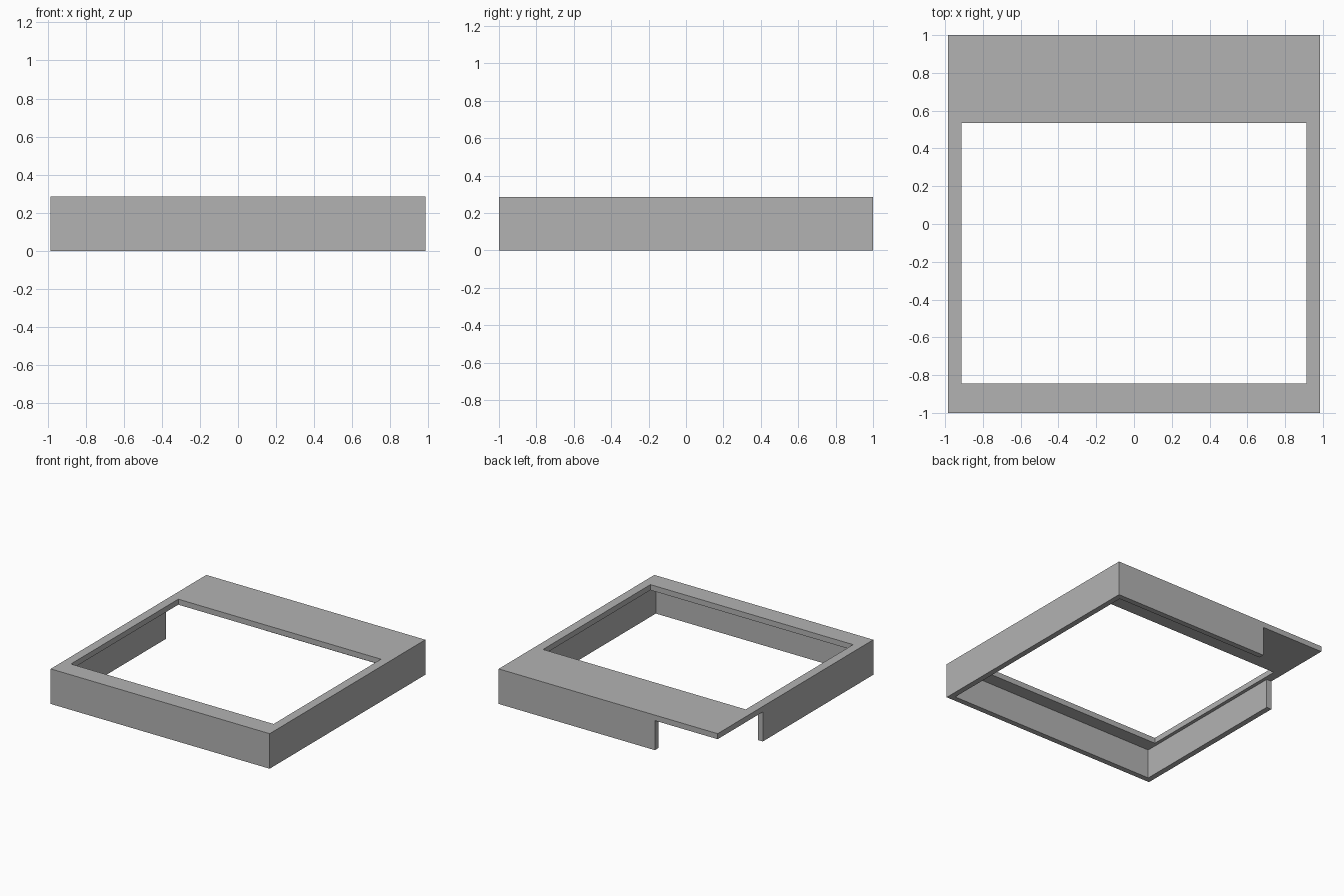
import bpy
import bmesh

if "Cube" in bpy.data.objects:
    bpy.data.objects.remove(bpy.data.objects["Cube"], do_unlink=True)

W, D, H, T = 0.985, 1.0, 0.285, 0.045   # half width, half depth, height, wall

grey = bpy.data.materials.new("light grey")
grey.use_nodes = True
colour = (0.45, 0.45, 0.45, 1)
grey.diffuse_color = colour
grey.node_tree.nodes["Principled BSDF"].inputs["Base Color"].default_value = colour


def box(name, x, y, z):
    """Box spanning the given (low, high) ranges."""
    bm = bmesh.new()
    bmesh.ops.create_cube(bm, size=1)
    for v in bm.verts:
        v.co = [r[0] if c < 0 else r[1] for c, r in zip(v.co, (x, y, z))]
    mesh = bpy.data.meshes.new(name)
    bm.to_mesh(mesh)
    bm.free()
    mesh.materials.append(grey)
    ob = bpy.data.objects.new(name, mesh)
    bpy.context.collection.objects.link(ob)
    return ob


def cut(target, cutter):
    mod = target.modifiers.new(cutter.name, 'BOOLEAN')
    mod.operation = 'DIFFERENCE'
    mod.solver = 'EXACT'
    mod.object = cutter
    cutter.hide_render = True
    cutter.hide_set(True)
    cutter.display_type = 'WIRE'


# Solid block hollowed into an open-bottomed tray cover
frame = box("bezel_frame", (-W, W), (-D, D), (0, H))
cut(frame, box("hollow_cutter", (-W + T, W - T), (-D + T, D - T), (-1, H - T)))

# Window opening through the top plate
cut(frame, box("window_cutter", (-0.912, 0.912), (-0.845, 0.535), (0.1, 1)))

# Walls removed under the plate at one back corner
cut(frame, box("corner_notch_cutter", (-2, -0.42), (0.42, 2), (-1, H - T)))

# Apply the cuts and drop the cutters
bpy.context.view_layer.update()
result = bpy.data.meshes.new_from_object(
    frame.evaluated_get(bpy.context.evaluated_depsgraph_get()))
cutters = [m.object for m in frame.modifiers]
frame.modifiers.clear()
frame.data = result
for c in cutters:
    bpy.data.objects.remove(c, do_unlink=True)
